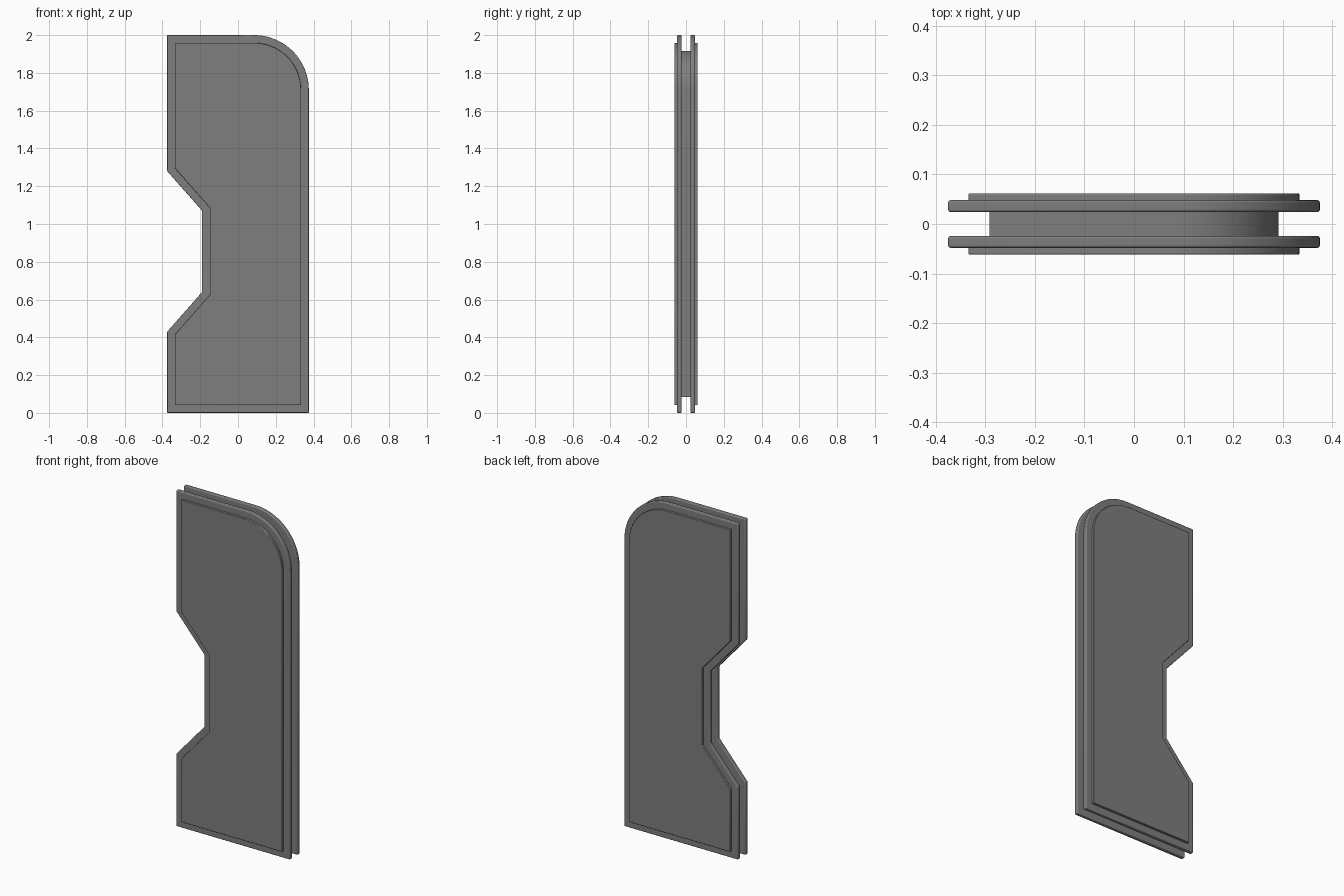
import bpy
import bmesh
import math
from mathutils import Vector

cube = bpy.data.objects.get("Cube")
if cube:
    bpy.data.objects.remove(cube, do_unlink=True)

grey = bpy.data.materials.new("mid_grey")
grey.use_nodes = True
colour = (0.21, 0.21, 0.21, 1)
grey.diffuse_color = colour
grey.node_tree.nodes["Principled BSDF"].inputs["Base Color"].default_value = colour

# Outline in x, z: counter-clockwise, one rounded top corner, notch on the right side
HALF, TOP, RADIUS, ARC_STEPS = 0.375, 2.0, 0.29, 20
outline = [Vector((-HALF, 0)), Vector((HALF, 0))]
for i in range(ARC_STEPS + 1):
    a = math.pi / 2 * i / ARC_STEPS
    outline.append(Vector((HALF - RADIUS + RADIUS * math.cos(a),
                           TOP - RADIUS + RADIUS * math.sin(a))))
outline += [Vector(p) for p in ((-HALF, TOP), (-HALF, 1.28), (-0.19, 1.07),
                                (-0.19, 0.64), (-HALF, 0.43))]


def inset(points, distance):
    """Move every edge inwards by the same distance, with mitred corners."""
    result = []
    for i, p in enumerate(points):
        before = (p - points[i - 1]).normalized()
        after = (points[(i + 1) % len(points)] - p).normalized()
        n1, n2 = Vector((-before.y, before.x)), Vector((-after.y, after.x))
        result.append(p + (n1 + n2) * distance / (1 + n1.dot(n2)))
    return result


def plate(name, distance, y_low, y_high, bevel):
    """Extrude the inset outline between two depths and soften its rims."""
    bm = bmesh.new()
    face = bm.faces.new([bm.verts.new((p.x, y_low, p.y)) for p in inset(outline, distance)])
    extruded = bmesh.ops.extrude_face_region(bm, geom=[face], use_keep_orig=True)["geom"]
    moved = [v for v in extruded if isinstance(v, bmesh.types.BMVert)]
    bmesh.ops.translate(bm, verts=moved, vec=(0, y_high - y_low, 0))
    bmesh.ops.recalc_face_normals(bm, faces=bm.faces)
    mesh = bpy.data.meshes.new(name)
    bm.to_mesh(mesh)
    bm.free()
    mesh.materials.append(grey)
    obj = bpy.data.objects.new(name, mesh)
    bpy.context.collection.objects.link(obj)
    if bevel:
        mod = obj.modifiers.new("soft_rim", 'BEVEL')
        mod.width = bevel
        mod.segments = 3
        mod.limit_method = 'ANGLE'
        mod.angle_limit = math.radians(30)
    bpy.ops.object.select_all(action='DESELECT')
    obj.select_set(True)
    bpy.context.view_layer.objects.active = obj
    bpy.ops.object.shade_smooth_by_angle(angle=math.radians(35))
    return obj


# Recessed core, then a flange and a raised panel on each side
plate("core", 0.083, -0.026, 0.026, 0)
for side, s in (("front", -1), ("back", 1)):
    plate(side + "_flange", 0, *sorted((s * 0.024, s * 0.048)), 0.005)
    plate(side + "_panel", 0.041, *sorted((s * 0.045, s * 0.062)), 0.003)
